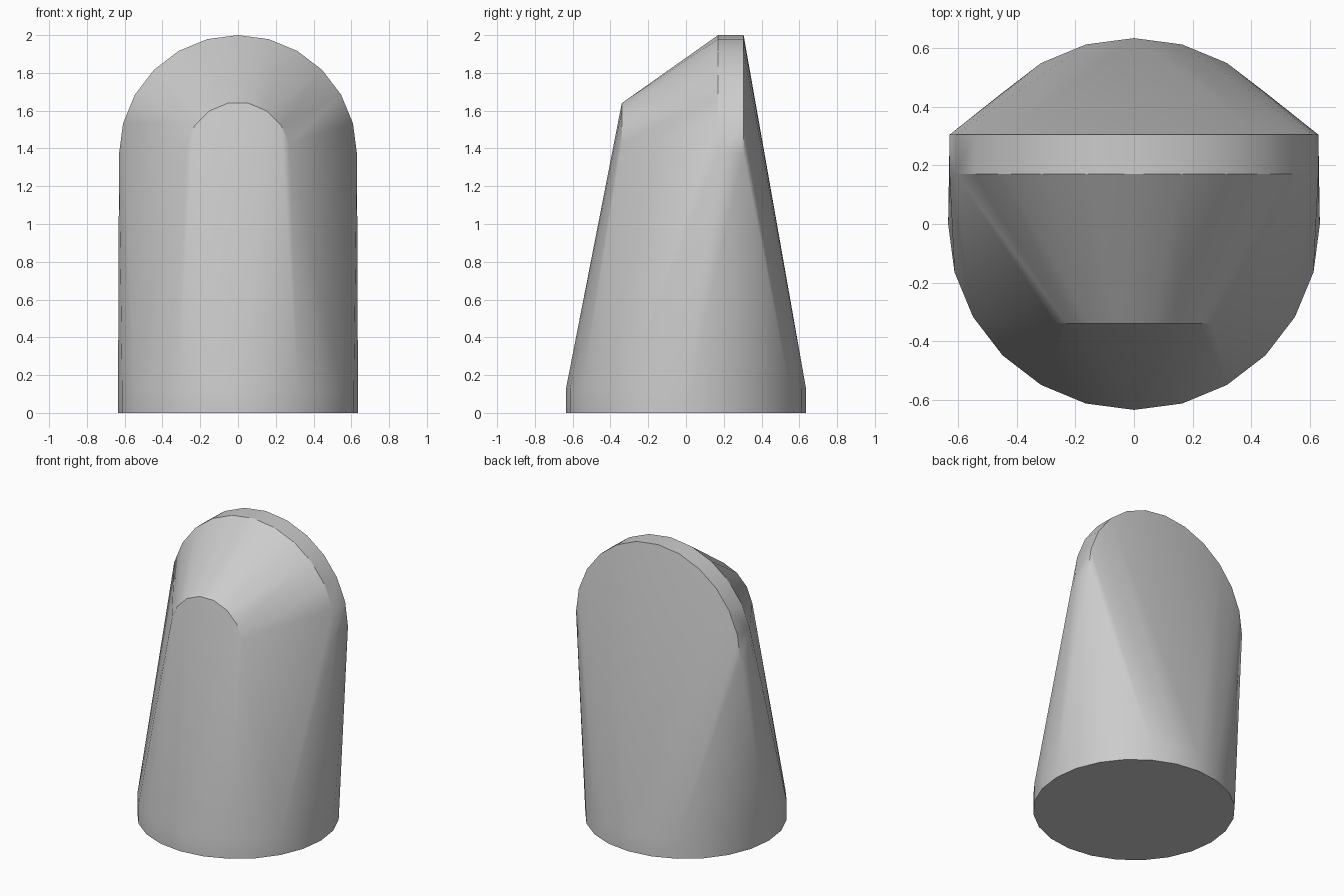
import bpy
import bmesh
from math import cos, sin, pi, radians

cube = bpy.data.objects.get("Cube")
if cube:
    bpy.data.objects.remove(cube, do_unlink=True)

grey = bpy.data.materials.new("plain grey")
grey.use_nodes = True
colour = (0.6, 0.6, 0.6, 1)
grey.diffuse_color = colour
grey.node_tree.nodes["Principled BSDF"].inputs["Base Color"].default_value = colour


def circle(radius, sides, turn=0.0):
    steps = [2 * pi * i / sides + turn for i in range(sides)]
    return [(radius * cos(a), radius * sin(a)) for a in steps]


bm = bmesh.new()

# Round foot with a short upright rim
for z in (0, 0.13):
    for x, y in circle(0.635, 24):
        bm.verts.new((x, y, z))

# Large upright disc at the back
AXIS = 1.37
for y in (0.17, 0.305):
    for x, z in circle(0.63, 24):
        bm.verts.new((x, y, AXIS + z))

# Small upright disc at the front
for x, z in circle(0.275, 16, pi / 16):
    bm.verts.new((x, -0.34, AXIS + z))

# Stretch one convex skin over the three discs
hull = bmesh.ops.convex_hull(bm, input=bm.verts[:])
inside = {v for v in hull["geom_interior"] + hull["geom_unused"]
          if isinstance(v, bmesh.types.BMVert)}
bmesh.ops.delete(bm, geom=list(inside), context="VERTS")
bmesh.ops.dissolve_limit(bm, angle_limit=radians(0.5),
                         verts=bm.verts[:], edges=bm.edges[:])
bmesh.ops.recalc_face_normals(bm, faces=bm.faces[:])

mesh = bpy.data.meshes.new("body")
bm.to_mesh(mesh)
bm.free()
mesh.materials.append(grey)
body = bpy.data.objects.new("body", mesh)
bpy.context.collection.objects.link(body)

bpy.ops.object.select_all(action="DESELECT")
body.select_set(True)
bpy.context.view_layer.objects.active = body
bpy.ops.object.shade_smooth_by_angle(angle=radians(30))
